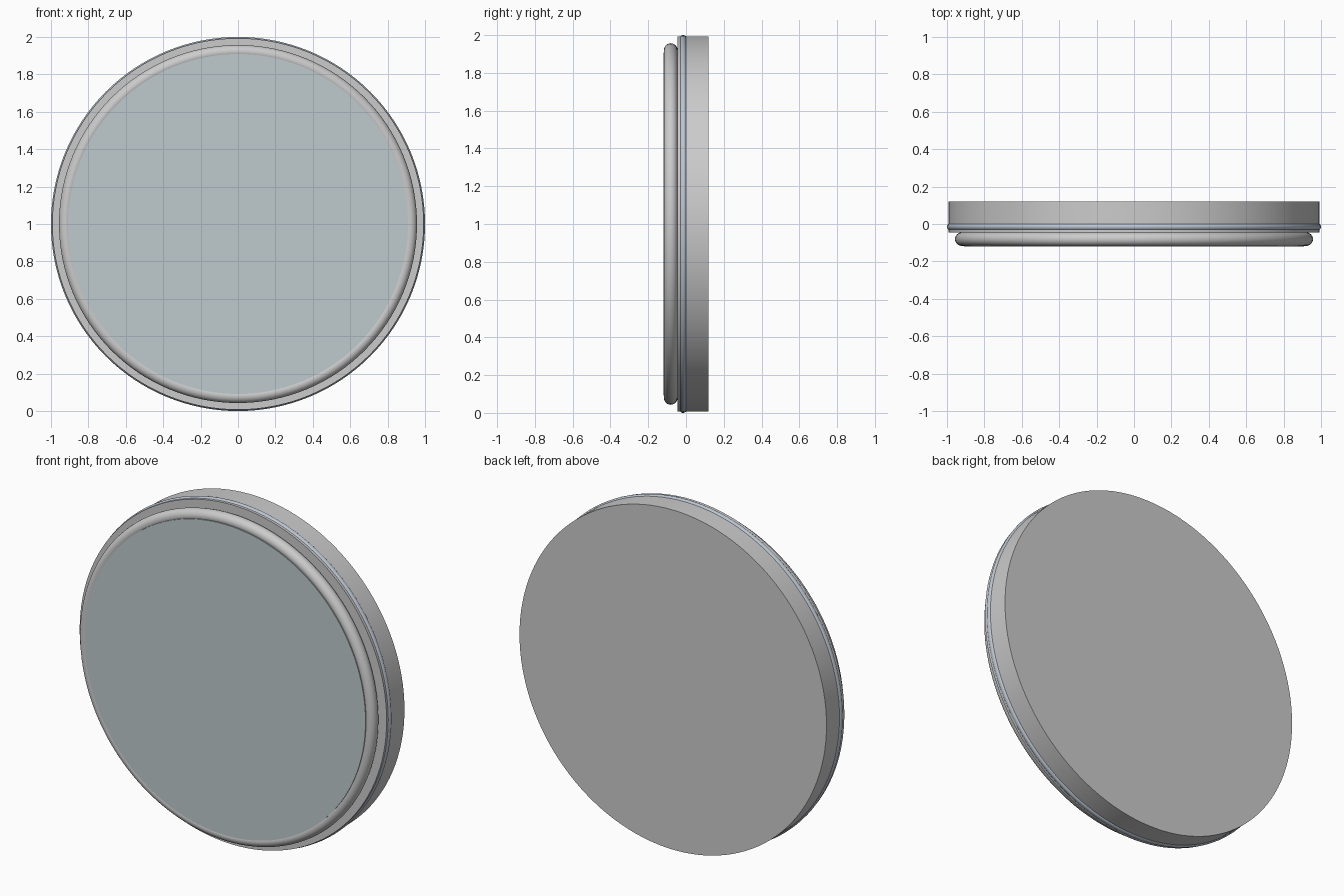
import bpy, math

if "Cube" in bpy.data.objects:
    bpy.data.objects.remove(bpy.data.objects["Cube"])

CENTRE_Z = 1.0
FACE_FRONT = (math.pi / 2, 0, 0)


def material(name, colour):
    mat = bpy.data.materials.new(name)
    mat.diffuse_color = colour
    mat.use_nodes = True
    mat.node_tree.nodes["Principled BSDF"].inputs["Base Color"].default_value = mat.diffuse_color
    return mat


def finish(name, mat=None):
    obj = bpy.context.object
    obj.name = name
    bpy.ops.object.shade_smooth_by_angle(angle=math.radians(35))
    if mat:
        obj.data.materials.append(mat)
    return obj


def disc(name, radius, y_front, y_back, mat=None):
    bpy.ops.mesh.primitive_cylinder_add(
        vertices=128, radius=radius, depth=y_back - y_front,
        location=(0, (y_front + y_back) / 2, CENTRE_Z), rotation=FACE_FRONT)
    return finish(name, mat)


def ring(name, major, minor, y, mat=None):
    bpy.ops.mesh.primitive_torus_add(
        major_segments=128, minor_segments=24, major_radius=major,
        minor_radius=minor, location=(0, y, CENTRE_Z), rotation=FACE_FRONT)
    return finish(name, mat)


glass = material("pale_glass", (0.52, 0.60, 0.62, 1))
accent = material("blue_grey_trim", (0.50, 0.56, 0.64, 1))

# Thick round backing
disc("backing_body", 0.993, -0.045, 0.12)

# Thin trim bead around the rim
ring("rim_trim", 0.981, 0.019, -0.015, accent)

# Rounded front frame
ring("front_frame", 0.921, 0.036, -0.081)

# Flat front panel, just proud of the frame
disc("front_panel", 0.909, -0.12, -0.045, glass)
